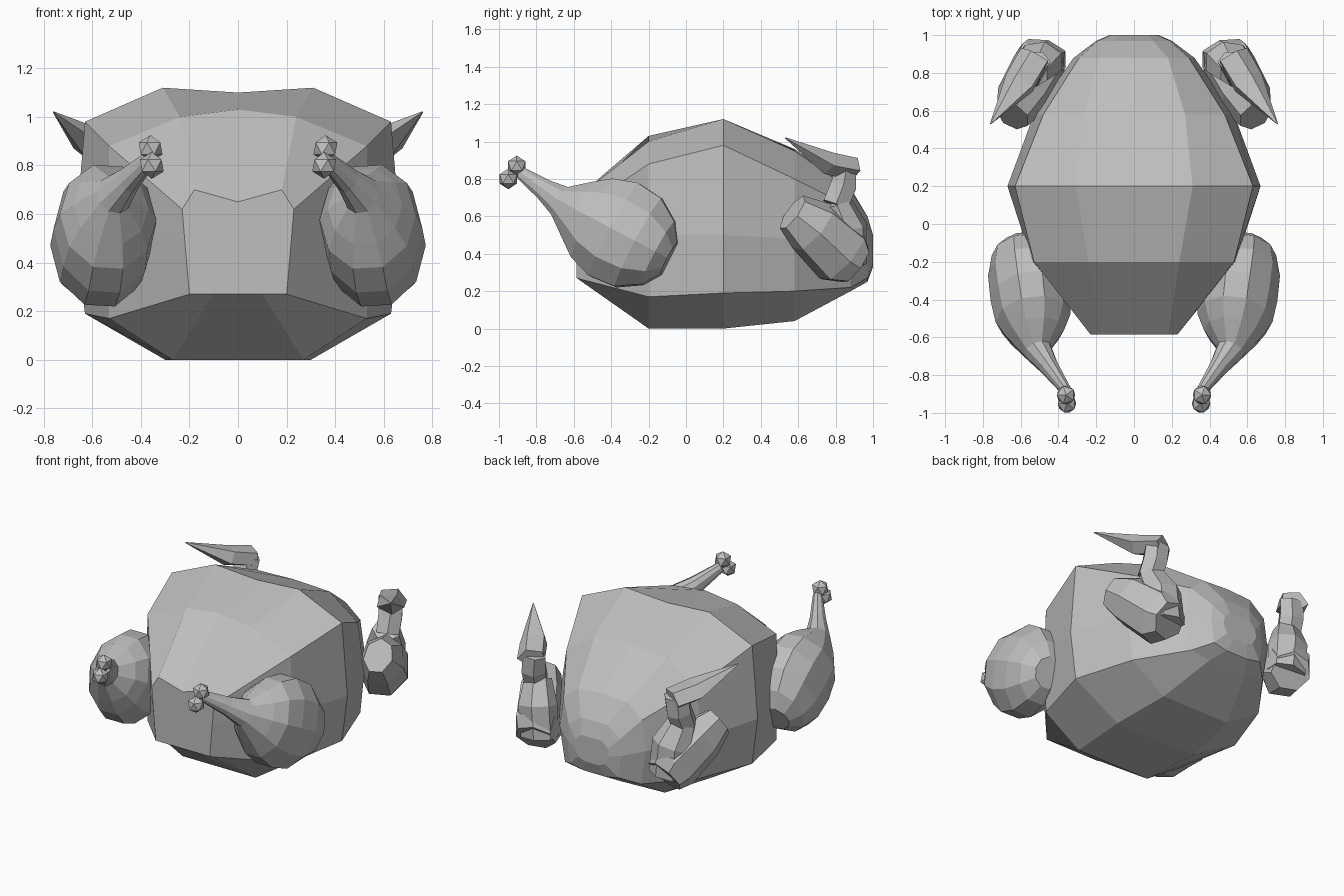
import bpy
import bmesh
from math import cos, sin, tau
from mathutils import Vector

default_cube = bpy.data.objects.get("Cube")
if default_cube:
    bpy.data.objects.remove(default_cube, do_unlink=True)

# One plain grey for the whole bird
GREY = (0.52, 0.52, 0.52, 1)
grey = bpy.data.materials.new("plain grey")
grey.use_nodes = True
grey.diffuse_color = GREY
grey.node_tree.nodes["Principled BSDF"].inputs["Base Color"].default_value = GREY


def finish(name, bm, mirrored=False):
    """Turn a bmesh into a flat shaded object, optionally mirrored across x."""
    bmesh.ops.recalc_face_normals(bm, faces=bm.faces)
    mesh = bpy.data.meshes.new(name)
    bm.to_mesh(mesh)
    bm.free()
    mesh.materials.append(grey)
    obj = bpy.data.objects.new(name, mesh)
    bpy.context.collection.objects.link(obj)
    if mirrored:
        mirror = obj.modifiers.new("mirror", 'MIRROR')
        mirror.use_mirror_merge = False
    return obj


def loft(name, rings, mirrored=False):
    """Skin a list of equally sized point rings and cap both ends."""
    bm = bmesh.new()
    loops = [[bm.verts.new(point) for point in ring] for ring in rings]
    for lower, upper in zip(loops, loops[1:]):
        count = len(lower)
        for i in range(count):
            j = (i + 1) % count
            bm.faces.new((lower[i], lower[j], upper[j], upper[i]))
    bm.faces.new(loops[0])
    bm.faces.new(loops[-1])
    return finish(name, bm, mirrored)


def limb(name, stations, sides):
    """Faceted tube; each station is (centre, sideways radius, upright radius)."""
    centres = [Vector(station[0]) for station in stations]
    angles = [tau * k / sides for k in range(sides)]
    rings = []
    for i, (centre, wide, tall) in enumerate(stations):
        before = centres[max(i - 1, 0)]
        after = centres[min(i + 1, len(centres) - 1)]
        along = (after - before).normalized()
        upright = along.cross(Vector((1, 0, 0))).normalized()
        sideways = upright.cross(along)
        rings.append([centres[i] + sideways * wide * cos(a) + upright * tall * sin(a)
                      for a in angles])
    return loft(name, rings, mirrored=True)


# Body: half sections (x, z) from top centre to bottom centre, by depth
sections = {
    -.585: [(0, .65), (.18, .7), (.23, .62), (.22, .5), (.2, .27), (.1, .27), (0, .27)],
    -.2: [(0, 1.03), (.24, 1), (.53, .88), (.54, .5), (.53, .17), (.27, 0), (0, 0)],
    .2: [(0, 1.1), (.31, 1.12), (.63, .98), (.67, .5), (.63, .19), (.3, 0), (0, 0)],
    .58: [(0, .96), (.27, .95), (.48, .8), (.53, .48), (.5, .2), (.25, .04), (0, .04)],
    .88: [(0, .75), (.18, .74), (.29, .65), (.32, .45), (.28, .22), (.14, .2), (0, .2)],
    .97: [(0, .6), (.1, .6), (.19, .53), (.2, .42), (.18, .27), (.08, .25), (0, .25)],
    1.0: [(0, .5), (.08, .5), (.12, .46), (.13, .41), (.1, .35), (.05, .33), (0, .33)],
}
body_rings = []
for depth, half in sections.items():
    outline = half + [(-x, z) for x, z in half[-2:0:-1]]
    body_rings.append([(x, depth, z) for x, z in outline])
loft("body", body_rings)

# Drumsticks: fat thigh along one axis, then a thin bone bent inward
thigh = Vector((.557, -.34, .505))
knee = Vector((.51, -.67, .68))
bone_end = Vector((.36, -.88, .83))
axis = (knee - thigh).normalized()
thigh_stations = [(-.285, .1, .1), (-.22, .17, .2), (-.1, .205, .28),
                  (.05, .21, .295), (.18, .2, .25), (.27, .155, .18)]
stations = [(thigh + axis * t, wide, tall) for t, wide, tall in thigh_stations]
stations += [(knee.lerp(bone_end, t), r * .85, r)
             for t, r in ((0, .09), (.4, .06), (1, .035))]
limb("drumstick", stations, sides=10)

# Two small knobs on the end of each bone
for name, centre in (("upper_bone_knob", (.36, -.905, .87)),
                     ("lower_bone_knob", (.355, -.95, .8))):
    bm = bmesh.new()
    bmesh.ops.create_icosphere(bm, subdivisions=1, radius=.055)
    bmesh.ops.translate(bm, verts=bm.verts, vec=centre)
    finish(name, bm, mirrored=True)

# Wings: folded zigzag of upper arm, forearm, wrist and pointed tip
limb("wing_upper_arm", [((.64, .57, .62), .09, .11),
                        ((.59, .68, .54), .14, .16),
                        ((.5, .84, .39), .15, .18),
                        ((.48, .91, .34), .13, .12)], sides=7)
limb("wing_forearm", [((.48, .87, .34), .13, .1),
                      ((.5, .86, .54), .13, .11),
                      ((.54, .8, .68), .09, .08)], sides=7)
limb("wing_wrist", [((.55, .8, .66), .08, .08),
                    ((.54, .84, .76), .085, .08),
                    ((.53, .86, .87), .09, .06)], sides=6)
limb("wing_tip", [((.52, .89, .855), .09, .065),
                  ((.6, .75, .89), .09, .065),
                  ((.76, .53, 1.02), .003, .003)], sides=5)
